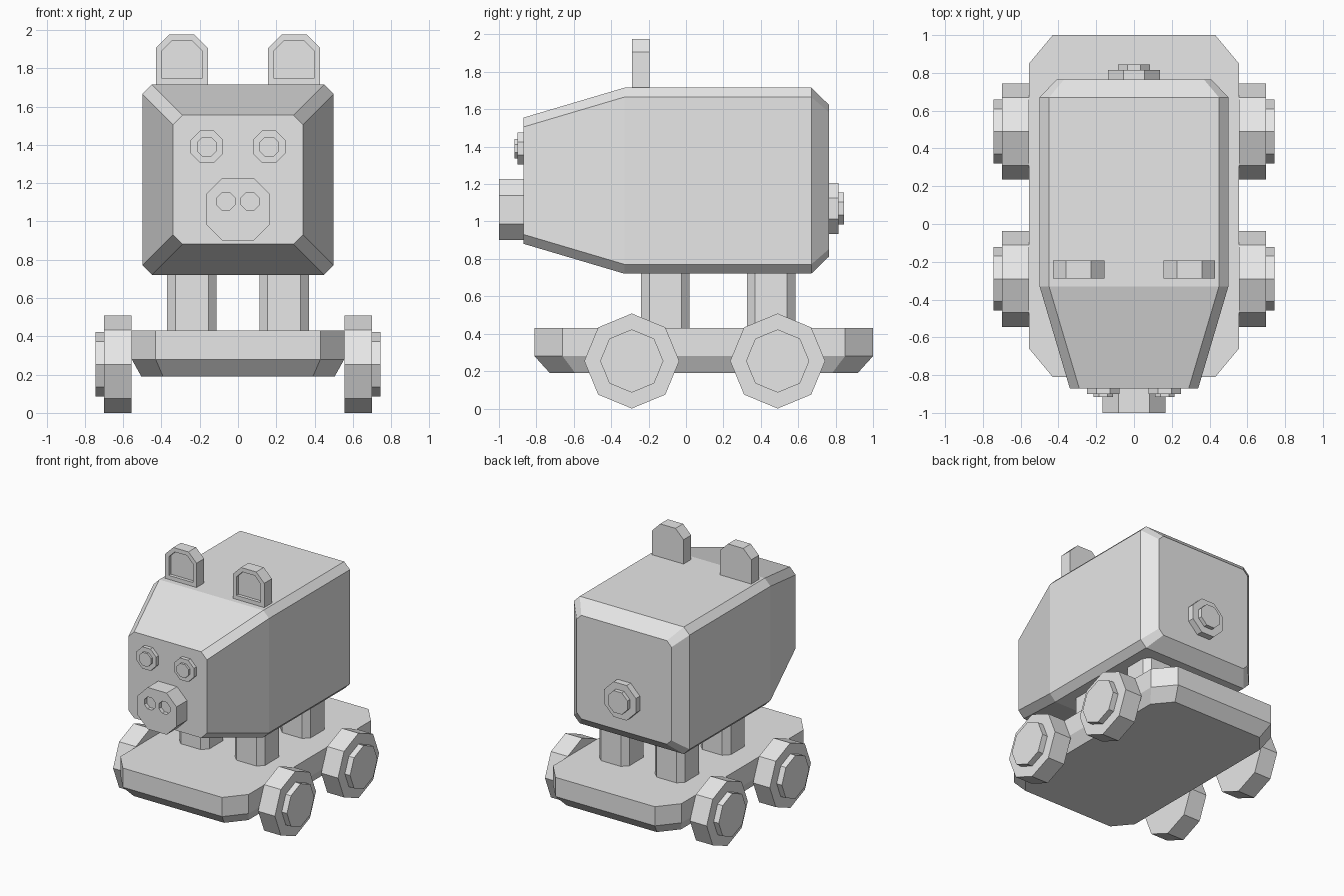
import bpy
import bmesh
from mathutils import Vector

cube = bpy.data.objects.get("Cube")
if cube:
    bpy.data.objects.remove(cube, do_unlink=True)

grey = bpy.data.materials.new("light grey")
grey.use_nodes = True
COLOR = (0.8, 0.8, 0.8, 1)
grey.diffuse_color = COLOR
grey.node_tree.nodes["Principled BSDF"].inputs["Base Color"].default_value = COLOR

# Section plane and extrusion direction for each axis
AXES = {
    "x": lambda u, v, w: (w, u, v),
    "y": lambda u, v, w: (u, w, v),
    "z": lambda u, v, w: (u, v, w),
}


def octagon(cu, cv, hu, hv, bu=None, bv=None):
    """Rectangle with cut corners; regular when no cut is given."""
    bu = hu * 0.586 if bu is None else bu
    bv = bu if bv is None else bv
    quarter = [(hu, hv - bv), (hu - bu, hv)]
    pts = quarter + [(-u, v) for u, v in reversed(quarter)]
    pts += [(-u, -v) for u, v in pts]
    return [(cu + u, cv + v) for u, v in pts]


def loft(name, axis, sections):
    """Join equal-sized outlines, given as (position, outline), into a solid."""
    bm = bmesh.new()
    place = AXES[axis]
    rings = [[bm.verts.new(place(u, v, w)) for u, v in outline] for w, outline in sections]
    for a, b in zip(rings, rings[1:]):
        for i in range(len(a)):
            j = (i + 1) % len(a)
            bm.faces.new((a[i], a[j], b[j], b[i]))
    bm.faces.new(rings[0])
    bm.faces.new(rings[-1])
    bmesh.ops.recalc_face_normals(bm, faces=bm.faces)
    mesh = bpy.data.meshes.new(name)
    bm.to_mesh(mesh)
    bm.free()
    mesh.materials.append(grey)
    obj = bpy.data.objects.new(name, mesh)
    bpy.context.collection.objects.link(obj)
    return obj


def prism(name, axis, start, end, outline):
    return loft(name, axis, [(start, outline), (end, outline)])


def recess_front(obj, border, depth):
    """Sink a panel into the face that looks to the front."""
    bm = bmesh.new()
    bm.from_mesh(obj.data)
    face = min(bm.faces, key=lambda f: f.calc_center_median().y)
    bmesh.ops.inset_region(bm, faces=[face], thickness=border, use_even_offset=True)
    moved = bmesh.ops.extrude_face_region(bm, geom=[face])["geom"]
    verts = [g for g in moved if isinstance(g, bmesh.types.BMVert)]
    bmesh.ops.translate(bm, verts=verts, vec=Vector((0, depth, 0)))
    if face.is_valid:
        bmesh.ops.delete(bm, geom=[face], context="FACES_ONLY")
    bmesh.ops.recalc_face_normals(bm, faces=bm.faces)
    bm.to_mesh(obj.data)
    bm.free()


# Body with tapered head and bevelled rear
loft("body", "y", [
    (-0.87, octagon(0, 1.218, 0.34, 0.337, 0.05)),
    (-0.33, octagon(0, 1.218, 0.5, 0.497, 0.05)),
    (0.67, octagon(0, 1.218, 0.5, 0.497, 0.05)),
    (0.765, octagon(0, 1.218, 0.41, 0.405, 0.04)),
])

# Board with cut corners and a bevelled underside
SHRINK = 0.91
loft("board", "z", [
    (0.19, octagon(0, 0.095, 0.555 * SHRINK, 0.905 * SHRINK, 0.125 * SHRINK, 0.15 * SHRINK)),
    (0.28, octagon(0, 0.095, 0.555, 0.905, 0.125, 0.15)),
    (0.43, octagon(0, 0.095, 0.555, 0.905, 0.125, 0.15)),
])

# Snout with two sunken nostrils
snout = prism("snout", "y", -1.0, -0.865, octagon(0, 1.063, 0.168, 0.163, 0.086))
for side in (-1, 1):
    cutter = prism("nostril_cutter", "y", -1.05, -0.97, octagon(side * 0.063, 1.105, 0.047, 0.047))
    cutter.hide_render = True
    cutter.hide_viewport = True
    cut = snout.modifiers.new("nostril", "BOOLEAN")
    cut.operation = "DIFFERENCE"
    cut.solver = "EXACT"
    cut.object = cutter

# Tail stub
prism("tail_base", "y", 0.76, 0.815, octagon(0, 1.07, 0.137, 0.137))
prism("tail_tip", "y", 0.81, 0.845, octagon(0, 1.07, 0.085, 0.085))

for side, label in ((1, "left"), (-1, "right")):
    # Eyes
    prism(label + "_eye", "y", -0.865, -0.9, octagon(side * 0.163, 1.39, 0.085, 0.085))
    prism(label + "_pupil", "y", -0.895, -0.917, octagon(side * 0.163, 1.39, 0.052, 0.052))

    # Ears
    profile = [(-0.136, 1.714), (0.136, 1.714), (0.136, 1.905),
               (0.066, 1.975), (-0.066, 1.975), (-0.136, 1.905)]
    ear = prism(label + "_ear", "y", -0.288, -0.194, [(u + side * 0.293, v) for u, v in profile])
    recess_front(ear, 0.032, 0.025)

    # Legs
    for end, y in (("front", -0.11), ("back", 0.455)):
        prism(f"{end}_{label}_leg", "z", 0.42, 0.73, octagon(side * 0.241, y, 0.13, 0.13, 0.044))

    # Wheels and hubs, standing on a corner
    for end, y in (("front", -0.29), ("back", 0.49)):
        for part, radius, x0, x1 in (("wheel", 0.254, 0.555, 0.7), ("hub", 0.169, 0.69, 0.745)):
            d = radius * 0.7071
            ring = [(radius, 0), (d, d), (0, radius), (-d, d)]
            ring += [(-u, -v) for u, v in ring]
            prism(f"{end}_{label}_{part}", "x", side * x0, side * x1,
                  [(y + u, 0.254 + v) for u, v in ring])
